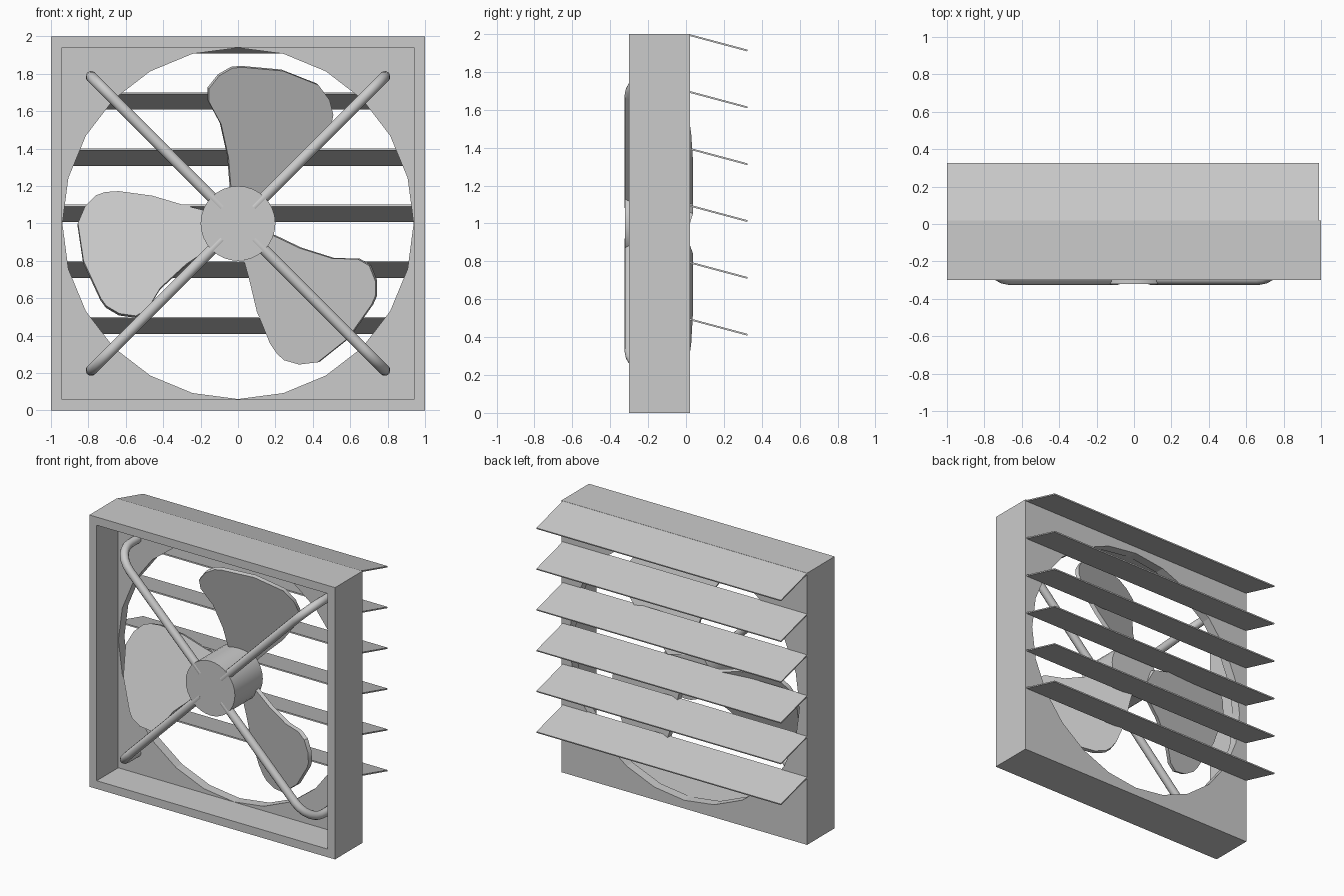
import bpy, bmesh, math
from mathutils import Vector, Matrix

if "Cube" in bpy.data.objects:
    bpy.data.objects.remove(bpy.data.objects["Cube"])


def mesh_object(name, bm):
    bmesh.ops.recalc_face_normals(bm, faces=bm.faces)
    mesh = bpy.data.meshes.new(name)
    bm.to_mesh(mesh)
    bm.free()
    ob = bpy.data.objects.new(name, mesh)
    bpy.context.collection.objects.link(ob)
    return ob


def prism(name, points, offset):
    """Closed outline of 3D points extruded by an offset vector."""
    bm = bmesh.new()
    face = bm.faces.new([bm.verts.new(p) for p in points])
    ext = bmesh.ops.extrude_face_region(bm, geom=[face], use_keep_orig=True)
    verts = [g for g in ext["geom"] if isinstance(g, bmesh.types.BMVert)]
    bmesh.ops.translate(bm, verts=verts, vec=offset)
    return mesh_object(name, bm)


def square(h, y):
    return [(-h, y, 1 - h), (h, y, 1 - h), (h, y, 1 + h), (-h, y, 1 + h)]


def circle(r, n, y):
    return [(r * math.sin(2 * math.pi * i / n), y, 1 + r * math.cos(2 * math.pi * i / n))
            for i in range(n)]


def smooth(ob, angle=40):
    bpy.ops.object.select_all(action='DESELECT')
    ob.select_set(True)
    bpy.context.view_layer.objects.active = ob
    bpy.ops.object.shade_smooth_by_angle(angle=math.radians(angle))


# Box frame: hollow at the front, round opening through the back plate
frame = prism("frame", square(1, -0.30), (0, 0.32, 0))
cutters = [prism("recess_cutter", square(0.94, -0.5), (0, 0.45, 0)),
           prism("opening_cutter", circle(0.939, 24, -0.2), (0, 0.4, 0))]
for cutter in cutters:
    mod = frame.modifiers.new(cutter.name, 'BOOLEAN')
    mod.operation = 'DIFFERENCE'
    mod.solver = 'EXACT'
    mod.object = cutter
    cutter.hide_render = True
    bpy.context.view_layer.objects.active = frame
    bpy.ops.object.modifier_apply(modifier=mod.name)
for cutter in cutters:
    bpy.data.objects.remove(cutter)

# Louvre slats sloping down behind the frame
for i in range(6):
    z = 2.0 - 0.3 * i
    profile = [(-1, 0.015, z), (-1, 0.325, z - 0.083),
               (-1, 0.323, z - 0.092), (-1, 0.013, z - 0.009)]
    prism(f"slat_{i + 1}", profile, (1.99, 0, 0))

# Motor hub
smooth(prism("hub", circle(0.2, 32, -0.322), (0, 0.325, 0)))

# Three flat pitched blades, outline as (x, z) from the hub centre
outline = [(-0.03, 0.12), (-0.04, 0.22), (-0.05, 0.35), (-0.09, 0.53), (-0.155, 0.65),
           (-0.155, 0.72), (-0.10, 0.79), (-0.03, 0.83), (0.02, 0.835), (0.24, 0.815),
           (0.43, 0.74), (0.49, 0.66), (0.51, 0.58), (0.50, 0.53), (0.469, 0.467),
           (0.357, 0.322), (0.23, 0.202), (0.13, 0.10)]
blade_points = [(x, 0.262 * x - 0.269 * z + 0.002, z) for x, z in outline]
normal = Vector((-0.262, 1, 0.269)).normalized() * 0.03
for i in range(3):
    turn = Matrix.Rotation(math.radians(120 * i), 3, 'Y')
    points = [turn @ Vector(p) + Vector((0, 0, 1)) for p in blade_points]
    smooth(prism(f"blade_{i + 1}", points, turn @ normal), 30)

# Four bent support rods from the hub to the back plate corners
bend = 0.16
path = [(0.12, -0.295)]
for k in range(7):
    t = math.radians(15 * k)
    path.append((0.95 + bend * math.sin(t), -0.295 + bend * (1 - math.cos(t))))
path.append((1.11, -0.04))
for i in range(4):
    a = math.radians(45 + 90 * i)
    curve = bpy.data.curves.new(f"support_rod_{i + 1}", 'CURVE')
    curve.dimensions = '3D'
    curve.bevel_depth = 0.03
    curve.bevel_resolution = 4
    curve.use_fill_caps = True
    spline = curve.splines.new('POLY')
    spline.points.add(len(path) - 1)
    for pt, (d, y) in zip(spline.points, path):
        pt.co = (d * math.cos(a), y, 1 + d * math.sin(a), 1)
    rod = bpy.data.objects.new(curve.name, curve)
    bpy.context.collection.objects.link(rod)
    bpy.ops.object.select_all(action='DESELECT')
    rod.select_set(True)
    bpy.context.view_layer.objects.active = rod
    bpy.ops.object.convert(target='MESH')
    smooth(bpy.context.view_layer.objects.active)
